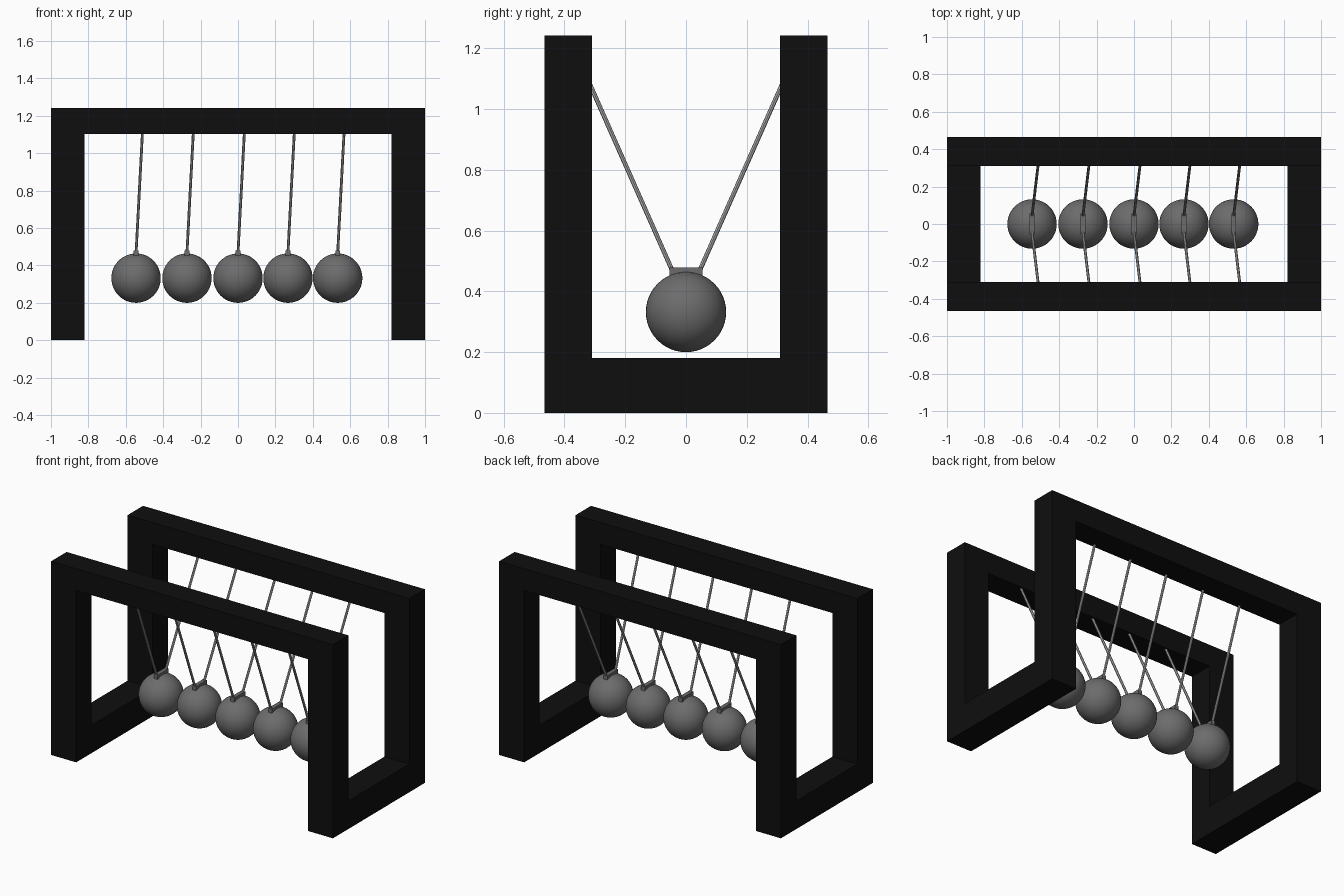
import bpy
from mathutils import Vector

if "Cube" in bpy.data.objects:
    bpy.data.objects.remove(bpy.data.objects["Cube"])


def material(name, v):
    m = bpy.data.materials.new(name)
    m.diffuse_color = (v, v, v, 1)
    m.use_nodes = True
    m.node_tree.nodes["Principled BSDF"].inputs["Base Color"].default_value = m.diffuse_color
    return m


BLACK = material("black frame", 0.0045)
STEEL = material("dark steel", 0.15)
WIRE = material("light wire", 0.40)


def box(name, lo, hi, mat):
    lo, hi = Vector(lo), Vector(hi)
    bpy.ops.mesh.primitive_cube_add(size=1, location=(lo + hi) / 2)
    o = bpy.context.object
    o.name = name
    o.scale = hi - lo
    bpy.ops.object.transform_apply(location=False, rotation=False, scale=True)
    o.data.materials.append(mat)
    return o


def rod(name, a, b, r, mat):
    a, b = Vector(a), Vector(b)
    bpy.ops.mesh.primitive_cylinder_add(vertices=12, radius=r, depth=(b - a).length,
                                        location=(a + b) / 2)
    o = bpy.context.object
    o.name = name
    o.rotation_euler = (b - a).to_track_quat('Z', 'Y').to_euler()
    o.data.materials.append(mat)
    bpy.ops.object.shade_smooth_by_angle()
    return o


# Frame: a solid block with a front-to-back opening and a side-to-side channel
frame = box("frame", (-1, -0.466, 0), (1, 0.466, 1.242), BLACK)
cutters = [
    box("arch_cutter", (-0.822, -1, -1), (0.822, 1, 1.102), BLACK),
    box("channel_cutter", (-2, -0.309, 0.18), (2, 0.309, 2), BLACK),
]
bpy.context.view_layer.objects.active = frame
for c in cutters:
    c.hide_render = True
    mod = frame.modifiers.new("cut", 'BOOLEAN')
    mod.operation = 'DIFFERENCE'
    mod.solver = 'EXACT'
    mod.object = c
    bpy.ops.object.modifier_apply(modifier=mod.name)
for c in cutters:
    bpy.data.objects.remove(c)

# Hanging balls, each with a cap block and two wires
for i, x in enumerate((-0.545, -0.273, 0.0, 0.267, 0.533), 1):
    bpy.ops.mesh.primitive_uv_sphere_add(segments=48, ring_count=24, radius=0.132,
                                         location=(x, 0, 0.332))
    ball = bpy.context.object
    ball.name = f"ball_{i}"
    ball.data.materials.append(STEEL)
    bpy.ops.object.shade_smooth()
    box(f"cap_{i}", (x - 0.013, -0.055, 0.452), (x + 0.013, 0.055, 0.479), STEEL)
    for s, side in ((-1, "front"), (1, "back")):
        rod(f"wire_{side}_{i}", (x, s * 0.045, 0.468), (x + 0.034, s * 0.329, 1.11),
            0.0075, WIRE)
